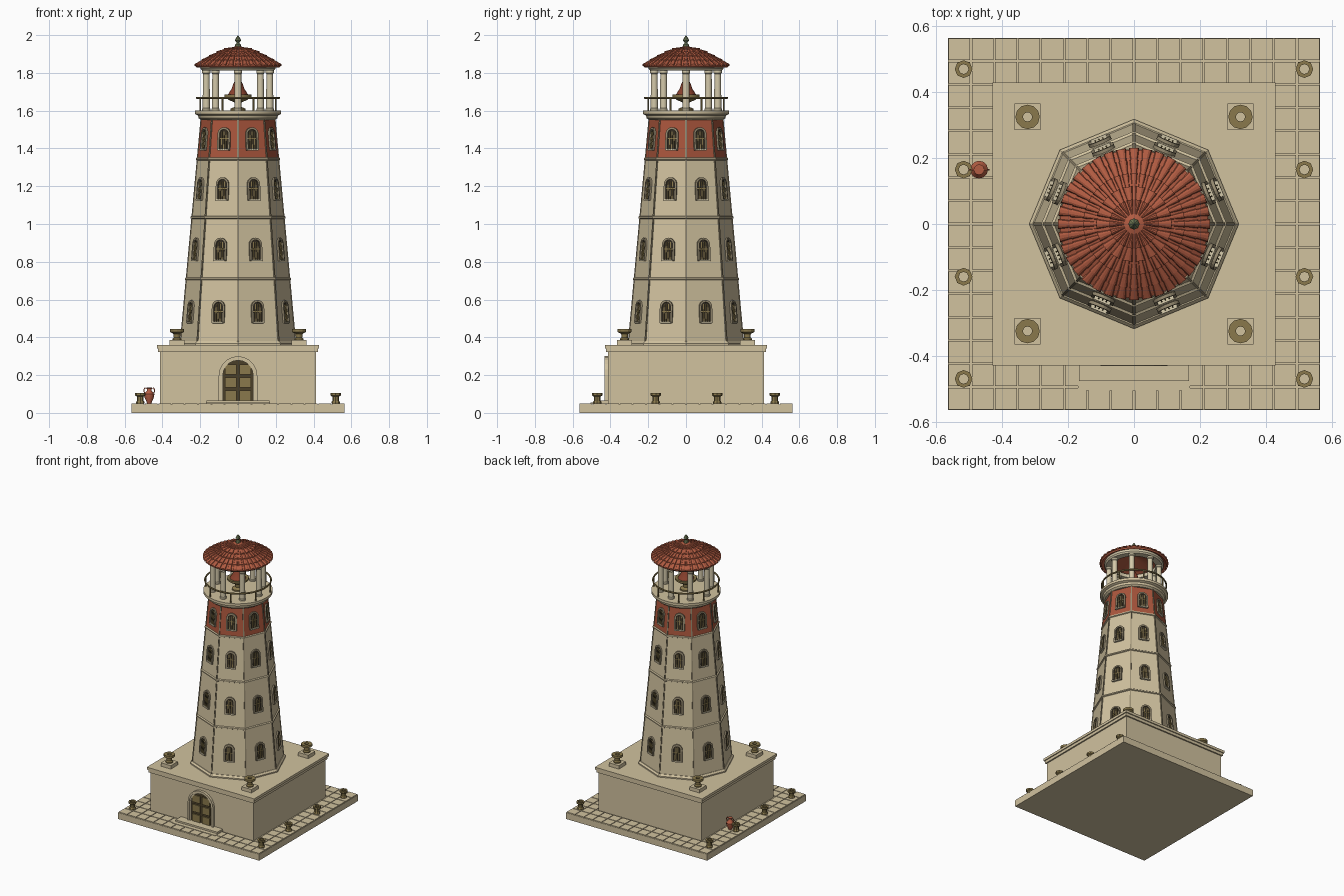
import bpy, bmesh, math
from mathutils import Matrix, Vector
from math import pi, sin, cos

if "Cube" in bpy.data.objects:
    bpy.data.objects.remove(bpy.data.objects["Cube"])

def srgb(r, g, b):
    f = lambda c: c / 12.92 if c <= 0.04045 else ((c + 0.055) / 1.055) ** 2.4
    return (f(r / 255), f(g / 255), f(b / 255), 1)

def material(name, *rgb):
    m = bpy.data.materials.new(name)
    m.diffuse_color = srgb(*rgb)
    m.use_nodes = True
    m.node_tree.nodes["Principled BSDF"].inputs["Base Color"].default_value = m.diffuse_color
    return m

STONE = material("sandstone", 209, 194, 159)
TRIM = material("grey_stone_trim", 150, 138, 112)
PALE = material("pale_stone", 212, 201, 170)
ROOF = material("roof_terracotta", 178, 92, 66)
RED = material("red_plaster", 170, 86, 60)
BRONZE = material("bronze", 138, 121, 76)
WOOD = material("dark_wood", 74, 62, 40)
DARK = material("dark_opening", 52, 45, 34)
GREEN = material("green_copper", 112, 122, 86)
FLAME = material("dark_red_flame", 140, 66, 46)

T = Matrix.Translation
def rz(a): return Matrix.Rotation(a, 4, 'Z')

def finish(name, bm, mat, smooth=False):
    bmesh.ops.remove_doubles(bm, verts=bm.verts, dist=1e-6)
    bmesh.ops.recalc_face_normals(bm, faces=bm.faces)
    me = bpy.data.meshes.new(name)
    bm.to_mesh(me); bm.free()
    ob = bpy.data.objects.new(name, me)
    me.materials.append(mat)
    bpy.context.collection.objects.link(ob)
    if smooth:
        bpy.ops.object.select_all(action='DESELECT')
        ob.select_set(True)
        bpy.context.view_layer.objects.active = ob
        bpy.ops.object.shade_smooth_by_angle(angle=math.radians(35))
    return ob

def box(bm, c, s, M=Matrix()):
    bmesh.ops.create_cube(bm, size=1, matrix=M @ T(c) @ Matrix.Diagonal((*s, 1)))

def lathe(bm, prof, n, M=Matrix(), loop=False):
    """Spin (radius, z) points; loop=True joins last to first."""
    rings = [[bm.verts.new(M @ Vector((r * cos(2 * pi * k / n), r * sin(2 * pi * k / n), z)))
              for k in range(n)] if r > 0 else [bm.verts.new(M @ Vector((0, 0, z)))] for r, z in prof]
    pairs = list(zip(rings, rings[1:])) + ([(rings[-1], rings[0])] if loop else [])
    for a, b in pairs:
        for k in range(n):
            j = (k + 1) % n
            f = [a[k % len(a)], a[j % len(a)], b[j % len(b)], b[k % len(b)]]
            f = list(dict.fromkeys(f))
            if len(f) > 2: bm.faces.new(f)
    if not loop:
        for r in (rings[0], rings[-1]):
            if len(r) > 2: bm.faces.new(r)

def arch(hw, h, n=10):
    """Round-headed outline in x/z, from bottom left to bottom right."""
    return [(-hw, 0)] + [(-hw * cos(pi * k / n), h - hw + hw * sin(pi * k / n)) for k in range(n + 1)] + [(hw, 0)]

def arch_frame(bm, hw, h, t, d0, d1, M):
    """Arched surround of width t, from depth d0 to d1 along local -y."""
    o, i = arch(hw, h), arch(hw - t, h - t)
    loops = [[bm.verts.new(M @ Vector((x, -d, z))) for x, z in p] for p, d in ((o, d0), (o, d1), (i, d1), (i, d0))]
    for a, b in zip(loops, loops[1:] + loops[:1]):
        for k in range(len(o) - 1):
            bm.faces.new((a[k], a[k + 1], b[k + 1], b[k]))
    for e in (0, -1): bm.faces.new([l[e] for l in loops])

def arch_plate(bm, hw, h, d, M):
    bm.faces.new([bm.verts.new(M @ Vector((x, -d, z))) for x, z in arch(hw, h)])

# platform with two rows of paving around the edge
bm = bmesh.new(); box(bm, (0, 0, .0225), (1.13, 1.13, .045)); finish("platform", bm, STONE)
bm = bmesh.new()
N = 16; p = 1.13 / N
for i in range(N):
    for j in range(N):
        if min(i, j, N - 1 - i, N - 1 - j) < 2:
            box(bm, ((i + .5) * p - .565, (j + .5) * p - .565, .046), (p - .005, p - .005, .01))
finish("paving_tiles", bm, STONE)

# square base with plinth and stepped cornice
bm = bmesh.new()
for hw, z0, z1 in ((.413, .04, .325), (.423, .322, .343), (.43, .342, .36)):
    box(bm, (0, 0, (z0 + z1) / 2), (2 * hw, 2 * hw, z1 - z0))
finish("square_base", bm, STONE)

# door, surround and steps
D = T((0, -.413, .05))
bm = bmesh.new()
arch_frame(bm, .102, .25, .012, -.01, .018, D)
arch_frame(bm, .091, .239, .011, -.01, .012, D)
finish("door_surround", bm, STONE)
bm = bmesh.new(); arch_plate(bm, .085, .23, .003, D); finish("door_leaf", bm, WOOD)
bm = bmesh.new()
for x in (-.039, .039):
    for z in (.042, .111, .18): box(bm, (x, -.006, z), (.062, .01, .052), D)
finish("door_panels", bm, BRONZE)
bm = bmesh.new()
box(bm, (0, -.46, .05), (.34, .09, .008))
box(bm, (0, -.445, .056), (.335, .062, .02))
finish("door_steps", bm, STONE)

# tapered octagonal tower
def radius(z): return .305 - .0923 * (z - .37)
bm = bmesh.new(); lathe(bm, [(radius(.35), .35), (radius(1.345), 1.345)], 8); finish("tower_shaft", bm, STONE)
bm = bmesh.new(); lathe(bm, [(radius(1.345) + .001, 1.345), (radius(1.565), 1.565)], 8); finish("red_upper_storey", bm, RED)
bm = bmesh.new(); lathe(bm, [(.318, .355), (.318, .368), (.308, .38)], 8); finish("tower_foot", bm, STONE)
bm = bmesh.new()
for z in (.71, 1.035, 1.345):
    r = radius(z)
    lathe(bm, [(r, z - .008), (r + .008, z - .004), (r + .008, z + .004), (r, z + .008)], 8)
finish("storey_bands", bm, STONE)
bm = bmesh.new()
for k in range(8):
    a, b = Vector((radius(.37), 0, .37)), Vector((radius(1.56), 0, 1.56))
    q = (b - a).to_track_quat('Z', 'X').to_matrix().to_4x4()
    box(bm, (0, 0, 0), (.006, .008, (b - a).length), rz(k * pi / 4) @ T((a + b) / 2) @ q)
finish("corner_ribs", bm, TRIM)

# arched windows, one on each face of every storey
frames, panes, bars, sills = (bmesh.new() for _ in range(4))
tilt = Matrix.Rotation(-math.atan(.0923 * cos(pi / 8)), 4, 'X')
for z in (.475, .805, 1.125, 1.39):
    for k in range(8):
        M = rz(pi / 8 + k * pi / 4) @ T((0, -radius(z) * cos(pi / 8), z)) @ tilt
        arch_frame(frames, .036, .122, .011, -.005, .01, M)
        arch_plate(panes, .027, .113, .002, M)
        for x in (-.0125, 0, .0125): box(bars, (x, -.005, .052), (.004, .004, .096), M)
        box(bars, (0, -.005, .062), (.05, .003, .004), M)
        box(sills, (0, -.006, .003), (.06, .014, .008), M)
finish("window_surrounds", frames, TRIM)
finish("window_panes", panes, DARK)
finish("window_bars", bars, BRONZE)
finish("window_sills", sills, PALE)

# round gallery with railing
bm = bmesh.new()
lathe(bm, [(.195, 1.55), (.208, 1.56), (.212, 1.575), (.228, 1.582), (.228, 1.6), (0, 1.6)], 32)
finish("gallery_floor", bm, STONE, True)
bm = bmesh.new()
lathe(bm, [(.217 + .006 * cos(a * pi / 3), 1.668 + .006 * sin(a * pi / 3)) for a in range(6)], 40, loop=True)
for k in range(8):
    lathe(bm, [(.005, 1.595), (.005, 1.668)], 6, rz((k + .5) * pi / 4) @ T((.217, 0, 0)))
finish("gallery_railing", bm, BRONZE, True)

# lantern columns and ring beam
bm = bmesh.new()
for k in range(8):
    lathe(bm, [(.022, 1.6), (.022, 1.61), (.019, 1.614), (.018, 1.795), (.022, 1.8), (.022, 1.815)],
          12, rz(k * pi / 4) @ T((.168, 0, 0)))
finish("lantern_columns", bm, PALE, True)
bm = bmesh.new()
lathe(bm, [(.145, 1.812), (.19, 1.812), (.198, 1.822), (.198, 1.838), (.145, 1.838)], 32, loop=True)
finish("ring_beam", bm, PALE, True)

# fire bowl and flame
bm = bmesh.new()
lathe(bm, [(.04, 1.6), (.04, 1.61), (.018, 1.62), (.02, 1.645), (.045, 1.655), (.072, 1.672),
           (.072, 1.685), (.05, 1.682), (0, 1.675)], 16)
finish("fire_bowl", bm, BRONZE, True)
bm = bmesh.new()
lathe(bm, [(.056, 1.68), (.046, 1.697), (.034, 1.715), (.026, 1.74), (.013, 1.765), (0, 1.785)], 12)
finish("flame", bm, FLAME, True)

# domed roof with rows of barrel tiles
def roof_z(r): return 1.943 - 1.02 * r * r - .235 * r
bm = bmesh.new()
rs = [.226, .19, .15, .11, .07, .03]
lathe(bm, [(0, 1.9), (.15, 1.86), (.218, 1.828)] + [(r, roof_z(r)) for r in rs] + [(0, 1.945)], 36)
finish("roof_shell", bm, ROOF)
bm = bmesh.new()
for row, (r0, r1) in enumerate(zip(rs, rs[1:])):
    n = 36 if row < 3 else 18
    for k in range(n):
        M = rz(2 * pi * k / n)
        ends = []
        for r, lift in ((r0 + .004, .003), (r1, 0)):
            w = .78 * pi * r / n if lift else .62 * pi * r / n
            ends.append([bm.verts.new(M @ Vector((r, -w * cos(a * pi / 5),
                         roof_z(r) + lift - .002 + min(w, .011) * sin(a * pi / 5)))) for a in range(6)])
        for a in range(5):
            bm.faces.new((ends[0][a], ends[0][a + 1], ends[1][a + 1], ends[1][a]))
        bm.faces.new(ends[0])
finish("roof_tiles", bm, ROOF)
bm = bmesh.new()
lathe(bm, [(.018, 1.935), (.015, 1.95), (.007, 1.957), (.008, 1.963), (.017, 1.972), (.012, 1.983), (0, 2.0)], 8)
finish("roof_finial", bm, GREEN)

# hollow corner bowls on pedestals
bm, pb = bmesh.new(), bmesh.new()
for x in (-.323, .323):
    for y in (-.325, .325):
        box(pb, (x, y, .372), (.08, .08, .026))
        lathe(bm, [(.024, .384), (.024, .392), (.017, .4), (.018, .418), (.037, .428), (.037, .444),
                   (.014, .444), (.014, .384)], 12, T((x, y, 0)), True)
finish("corner_bowls", bm, BRONZE)
finish("bowl_pedestals", pb, STONE)

# hollow mooring posts along the platform sides
bm = bmesh.new()
for x in (-.517, .517):
    for y in (-.47, -.16, .165, .47):
        lathe(bm, [(.022, .05), (.022, .058), (.018, .064), (.018, .086), (.027, .092), (.027, .105),
                   (.015, .105), (.015, .05)], 8, T((x, y, 0)), True)
finish("mooring_posts", bm, BRONZE)

# jar with two handles
bm = bmesh.new()
J = T((-.47, .165, 0))
lathe(bm, [(.012, .05), (.014, .058), (.026, .085), (.027, .1), (.012, .118), (.011, .128), (.016, .135), (.008, .135)], 12, J)
for s in (-1, 1):
    pts = [(.012, .13), (.024, .131), (.029, .12), (.025, .105)]
    for (x0, z0), (x1, z1) in zip(pts, pts[1:]):
        a, b = Vector((s * x0, 0, z0)), Vector((s * x1, 0, z1))
        q = (b - a).to_track_quat('Z', 'Y').to_matrix().to_4x4()
        box(bm, (0, 0, 0), (.005, .005, (b - a).length + .002), J @ T((a + b) / 2) @ q)
finish("terracotta_jar", bm, ROOF, True)
